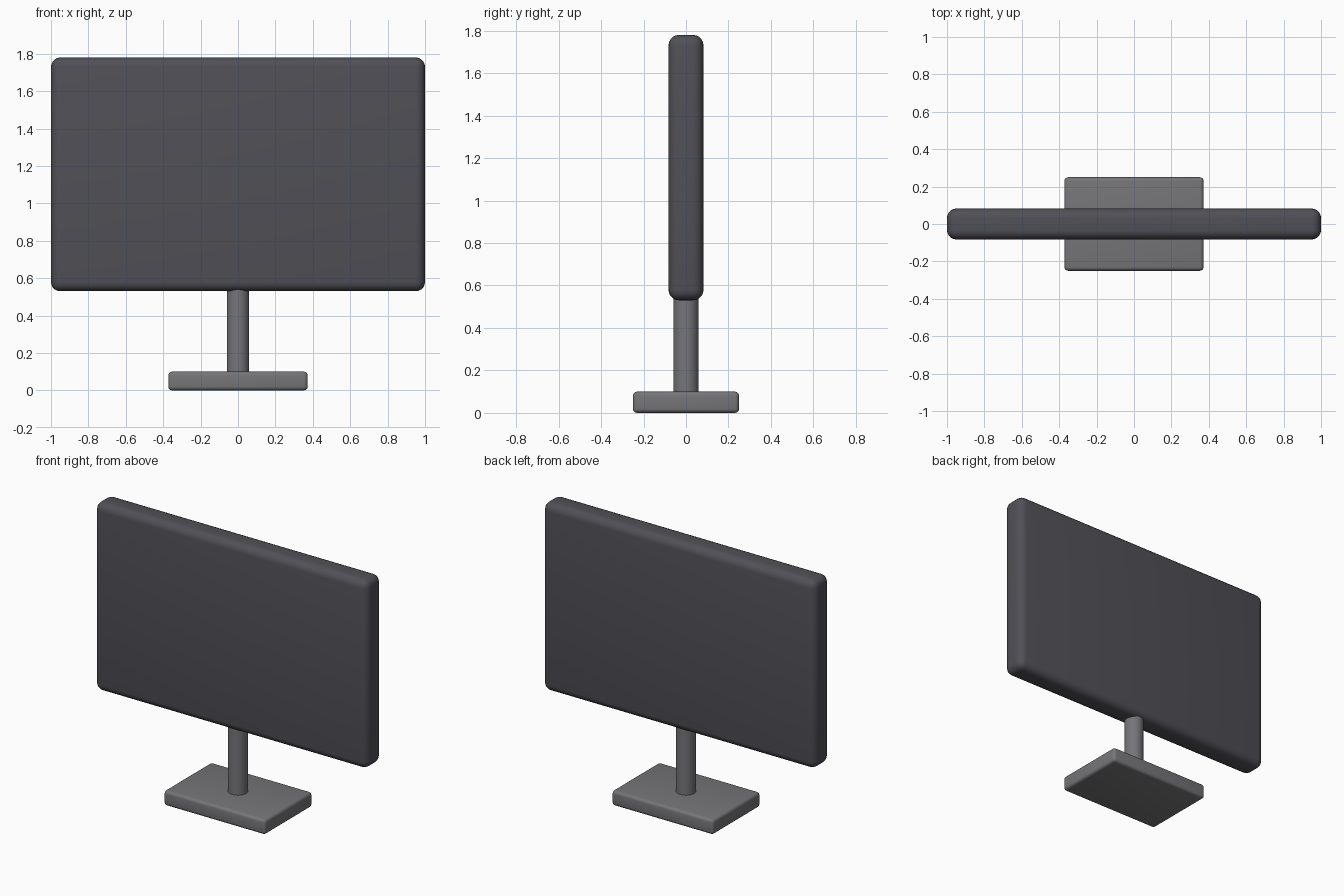
import bpy

if "Cube" in bpy.data.objects:
    bpy.data.objects.remove(bpy.data.objects["Cube"])


def material(name, rgb):
    mat = bpy.data.materials.new(name)
    mat.diffuse_color = (*rgb, 1)
    mat.use_nodes = True
    mat.node_tree.nodes["Principled BSDF"].inputs["Base Color"].default_value = mat.diffuse_color
    return mat


def finish(obj, name, mat):
    obj.name = name
    obj.data.materials.append(mat)
    bpy.ops.object.shade_smooth_by_angle()


def rounded_box(name, size, z_mid, radius, segments, mat):
    bpy.ops.mesh.primitive_cube_add(size=1, location=(0, 0, z_mid))
    obj = bpy.context.object
    obj.scale = size
    bpy.ops.object.transform_apply(location=False, rotation=False, scale=True)
    bevel = obj.modifiers.new("rounded_edges", 'BEVEL')
    bevel.width = radius
    bevel.segments = segments
    bpy.ops.object.modifier_apply(modifier=bevel.name)
    finish(obj, name, mat)


dark = material("dark_grey", (0.08, 0.08, 0.095))
grey = material("mid_grey", (0.18, 0.18, 0.19))

# Screen panel
rounded_box("screen", (2.0, 0.165, 1.25), 1.155, 0.05, 5, dark)

# Stand foot
rounded_box("base", (0.745, 0.5, 0.1), 0.05, 0.02, 4, grey)

# Stand post, from the foot into the underside of the screen
bpy.ops.mesh.primitive_cylinder_add(vertices=32, radius=0.06, depth=0.47,
                                    location=(0, 0, 0.325))
finish(bpy.context.object, "post", grey)
